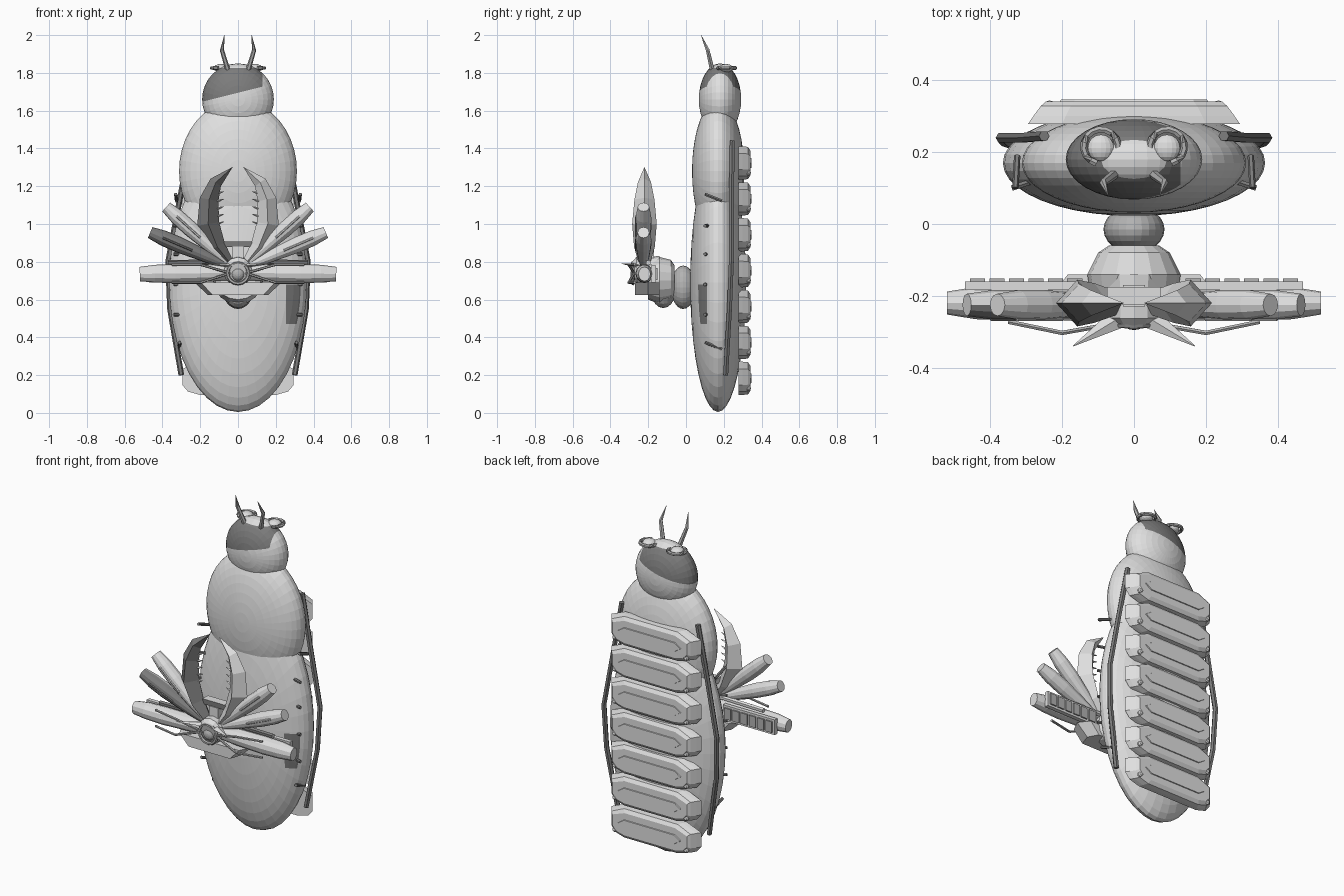
import bpy, bmesh, math
from mathutils import Vector, Matrix

cube = bpy.data.objects.get("Cube")
if cube:
    bpy.data.objects.remove(cube, do_unlink=True)


def material(name, value):
    m = bpy.data.materials.new(name)
    m.use_nodes = True
    colour = (value, value, value, 1)
    m.diffuse_color = colour
    m.node_tree.nodes["Principled BSDF"].inputs["Base Color"].default_value = colour
    return m


PALETTE = [material("light_grey", 0.74), material("dark_grey", 0.2), material("mid_grey", 0.45)]


def finish(name, bm, rule=None, cuts=()):
    """Cut the faces, pick each face's palette slot by rule and link the object."""
    for co, no in cuts:
        geom = bm.verts[:] + bm.edges[:] + bm.faces[:]
        bmesh.ops.bisect_plane(bm, geom=geom, plane_co=co, plane_no=no)
    bmesh.ops.recalc_face_normals(bm, faces=bm.faces)
    if rule:
        for f in bm.faces:
            f.material_index = int(rule(f.calc_center_median(), f.normal))
    mesh = bpy.data.meshes.new(name)
    bm.to_mesh(mesh)
    bm.free()
    for m in PALETTE:
        mesh.materials.append(m)
    obj = bpy.data.objects.new(name, mesh)
    bpy.context.collection.objects.link(obj)


def ellipsoid(name, centre, radii, segments=32, rule=None, cuts=()):
    """Faceted ellipsoid with its poles facing front and back."""
    bm = bmesh.new()
    bmesh.ops.create_uvsphere(bm, u_segments=segments, v_segments=segments // 2, radius=1)
    bm.transform(Matrix.Translation(centre) @ Matrix.Diagonal((*radii, 1))
                 @ Matrix.Rotation(math.pi / 2, 4, 'X'))
    finish(name, bm, rule, cuts)


def bridge(name, rings, rule=None):
    """Skin a row of point rings and cap both ends."""
    bm = bmesh.new()
    loops = [[bm.verts.new(p) for p in r] for r in rings]
    n = len(loops[0])
    for a, b in zip(loops, loops[1:]):
        for k in range(n):
            bm.faces.new((a[k], a[(k + 1) % n], b[(k + 1) % n], b[k]))
    bm.faces.new(loops[0])
    bm.faces.new(loops[-1])
    finish(name, bm, rule)


def tube(name, points, widths, depths=None, sides=8, rule=None):
    """Loft a round or diamond section along a path."""
    depths = depths or widths
    pts = [Vector(p) for p in points]
    rings = []
    for i, p in enumerate(pts):
        t = (pts[min(i + 1, len(pts) - 1)] - pts[max(i - 1, 0)]).normalized()
        hint = Vector((0, 0, 1)) if abs(t.y) > 0.8 else Vector((0, 1, 0))
        u = t.cross(hint).normalized()
        v = u.cross(t)
        rings.append([p + u * widths[i] * math.cos(a) + v * depths[i] * math.sin(a)
                      for a in (2 * math.pi * k / sides for k in range(sides))])
    bridge(name, rings, rule)


def rod(name, points, r, rule=None):
    tube(name, points, [r] * len(points), sides=6, rule=rule)


def prism(name, outline, levels, z=0):
    """Stack scaled copies of an x-z outline along y."""
    bridge(name, [[(x * sx, y, z + h * sz) for x, h in outline] for y, sx, sz in levels])


def box(name, centre, size, rule=None):
    bm = bmesh.new()
    bmesh.ops.create_cube(bm, size=1)
    bm.transform(Matrix.Translation(centre) @ Matrix.Diagonal((*size, 1)))
    finish(name, bm, rule)


# Colour rules
def head_dark(c, n):
    return c.x < 0.13 and 1.655 + 0.25 * (c.x + 0.16) < c.z < 1.825


def belly_dark(c, n):
    return c.x > 0.255 and 0.47 < c.z < 0.68 and c.y < 0.11


def faces_front(c, n):
    return n.y < -0.1


def all_dark(c, n):
    return 1


def all_mid(c, n):
    return 2


# Body sections with clean-cut dark patches
ellipsoid("abdomen", (0, 0.17, 0.69), (0.365, 0.148, 0.685), 40, belly_dark,
          [((0.255, 0, 0), (1, 0, 0)), ((0, 0.11, 0), (0, 1, 0)),
           ((0, 0, 0.47), (0, 0, 1)), ((0, 0, 0.68), (0, 0, 1))])
ellipsoid("thorax", (0, 0.17, 1.28), (0.312, 0.138, 0.375), 40)
ellipsoid("head", (0, 0.18, 1.66), (0.19, 0.112, 0.19), 32, head_dark,
          [((0.13, 0, 0), (1, 0, 0)), ((-0.16, 0, 1.655), (-0.25, 0, 1)), ((0, 0, 1.825), (0, 0, 1))])

# Back armour slabs
slab = [(-0.295, -0.035), (-0.265, -0.07), (-0.2, -0.088), (0.2, -0.088), (0.265, -0.07),
        (0.295, -0.035), (0.295, 0.05), (0.2, 0.088), (-0.2, 0.088), (-0.295, 0.05)]
panel = [(-0.21, 0), (-0.17, -0.03), (0.17, -0.03), (0.21, 0), (0.17, 0.03), (-0.17, 0.03)]
for i in range(7):
    z = 1.323 - 0.19 * i
    prism(f"armour_slab_{i + 1}", slab, [(0.278, 1, 1), (0.3, 0.95, 1), (0.328, 0.88, 0.97),
                                         (0.341, 0.83, 0.75)], z)
    prism(f"armour_panel_{i + 1}", panel, [(0.33, 1, 1), (0.346, 0.97, 0.85)], z)
    for s in (1, -1):
        ellipsoid(f"armour_stud_{i + 1}_{'left' if s > 0 else 'right'}",
                  (s * 0.235, 0.33, z - 0.052), (0.015, 0.014, 0.015), 10)

# Mount, hub and keel in front of the belly
ellipsoid("mount_ball", (0, -0.015, 0.665), (0.085, 0.065, 0.115), 24, all_mid)
tube("mount_cone", [(0, -0.06, 0.7), (0, -0.08, 0.7), (0, -0.14, 0.7), (0, -0.2, 0.7)],
     [0.07, 0.1, 0.13, 0.12], [0.08, 0.11, 0.125, 0.1], 16)
prism("keel_plate", [(-0.23, 0.69), (0.23, 0.69), (0.16, 0.625), (-0.16, 0.625)],
      [(-0.14, 0.8, 1), (-0.2, 1, 1), (-0.27, 0.85, 1)])
tube("hub", [(0, -0.14, 0.75), (0, -0.26, 0.75), (0, -0.28, 0.745)],
     [0.08, 0.075, 0.05], sides=12)
ellipsoid("hub_dome", (0, -0.27, 0.735), (0.035, 0.025, 0.035), 16, all_mid)
ring = [(0.055 * math.cos(a), -0.28, 0.74 + 0.055 * math.sin(a))
        for a in (k * math.pi / 8 for k in range(17))]
rod("hub_ring", ring, 0.01, all_mid)
ellipsoid("lower_bulb", (0, -0.12, 0.63), (0.07, 0.06, 0.075), 16, all_mid)
box("claw_bridge", (0, -0.2, 0.893), (0.15, 0.05, 0.03), faces_front)
box("bridge_post", (0, -0.2, 0.83), (0.06, 0.06, 0.1))

for s in (1, -1):
    side = "left" if s > 0 else "right"

    def mir(points):
        return [(s * x, y, z) for x, y, z in points]

    def front_dark(c, n):
        return s < 0 and n.y < -0.1

    # Pincer claws with inner teeth
    tube(f"{side}_claw", mir([(0.04, -0.22, 0.79), (0.11, -0.22, 0.88), (0.158, -0.22, 1.0),
                              (0.153, -0.22, 1.13), (0.118, -0.22, 1.22), (0.03, -0.22, 1.3)]),
         [0.02, 0.045, 0.059, 0.05, 0.034, 0.001], [0.03, 0.055, 0.065, 0.053, 0.035, 0.001],
         4, front_dark)
    for k in range(5):
        z = 1.0 + 0.04 * k
        tube(f"{side}_claw_tooth_{k + 1}", mir([(0.115, -0.22, z), (0.075, -0.22, z + 0.012)]),
             [0.01, 0.001], sides=4)

    # Raised cannon petals
    for label, x, z, rule in (("upper", 0.38, 1.09, None), ("lower", 0.465, 0.955, front_dark)):
        a, b = Vector((0.02, -0.225, 0.765)), Vector((x, -0.225, z))
        path = [a, a.lerp(b, 0.3), a.lerp(b, 0.65), a.lerp(b, 0.84), b]
        tube(f"{side}_{label}_cannon", mir(path), [0.012, 0.03, 0.042, 0.041, 0.031],
             sides=12, rule=rule)
        off = Vector((0, -0.04, 0))
        rod(f"{side}_{label}_cannon_rail", mir([a.lerp(b, 0.5) + off, a.lerp(b, 0.85) + off]),
            0.006, rule)

    # Horizontal arms with rails and back plates
    tube(f"{side}_arm", mir([(0.02, -0.22, 0.74), (0.15, -0.22, 0.74), (0.33, -0.22, 0.737),
                             (0.44, -0.22, 0.737), (0.52, -0.22, 0.735)]),
         [0.035, 0.045, 0.05, 0.047, 0.038], [0.035, 0.045, 0.048, 0.045, 0.032], 12)
    box(f"{side}_arm_back_plate", (s * 0.3, -0.172, 0.735), (0.34, 0.024, 0.09))
    for k in range(6):
        box(f"{side}_arm_tile_{k + 1}", (s * (0.165 + 0.054 * k), -0.158, 0.735),
            (0.042, 0.012, 0.065), all_mid)
    rod(f"{side}_arm_top_rail", mir([(0.06, -0.2, 0.8), (0.37, -0.2, 0.795)]), 0.014, faces_front)
    for z in (0.69, 0.785):
        rod(f"{side}_feeler_{'low' if z < 0.7 else 'high'}",
            mir([(0.04, -0.275, 0.74), (0.2, -0.303, z), (0.35, -0.272, z)]), 0.007, all_mid)
    tube(f"{side}_front_spike", mir([(0.04, -0.26, 0.78), (0.17, -0.34, 0.79)]),
         [0.012, 0.001], [0.03, 0.001], 4)

    # Long dark flank rods and small pegs
    rod(f"{side}_flank_rod", mir([(0.25, 0.245, 1.44), (0.31, 0.24, 1.12), (0.37, 0.24, 0.8),
                                  (0.36, 0.23, 0.55), (0.3, 0.21, 0.2)]), 0.015, all_dark)
    for k, (x, z) in enumerate(((0.33, 1.14), (0.31, 0.355))):
        rod(f"{side}_flank_peg_{k + 1}", mir([(x, 0.1, z + 0.018), (x - 0.005, 0.19, z - 0.018)]),
            0.009, all_dark)
    for k, z in enumerate((0.99, 0.84, 0.68, 0.52)):
        rod(f"{side}_flank_stud_{k + 1}", mir([(0.28, 0.12, z), (0.34, 0.1, z)]), 0.009, all_dark)

    # Antennae and ringed eyes
    tube(f"{side}_antenna", mir([(0.052, 0.14, 1.81), (0.085, 0.115, 1.92), (0.072, 0.08, 2.0)]),
         [0.014, 0.011, 0.001], sides=6, rule=all_mid)
    ellipsoid(f"{side}_eye", (s * 0.092, 0.212, 1.825), (0.037, 0.037, 0.022), 16)
    arc = [(0.092 + 0.048 * math.cos(a), 0.215 + 0.048 * math.sin(a), 1.826)
           for a in (math.radians(-75 + 22.5 * k) for k in range(13))]
    rod(f"{side}_eye_ring", mir(arc), 0.01, all_mid)
